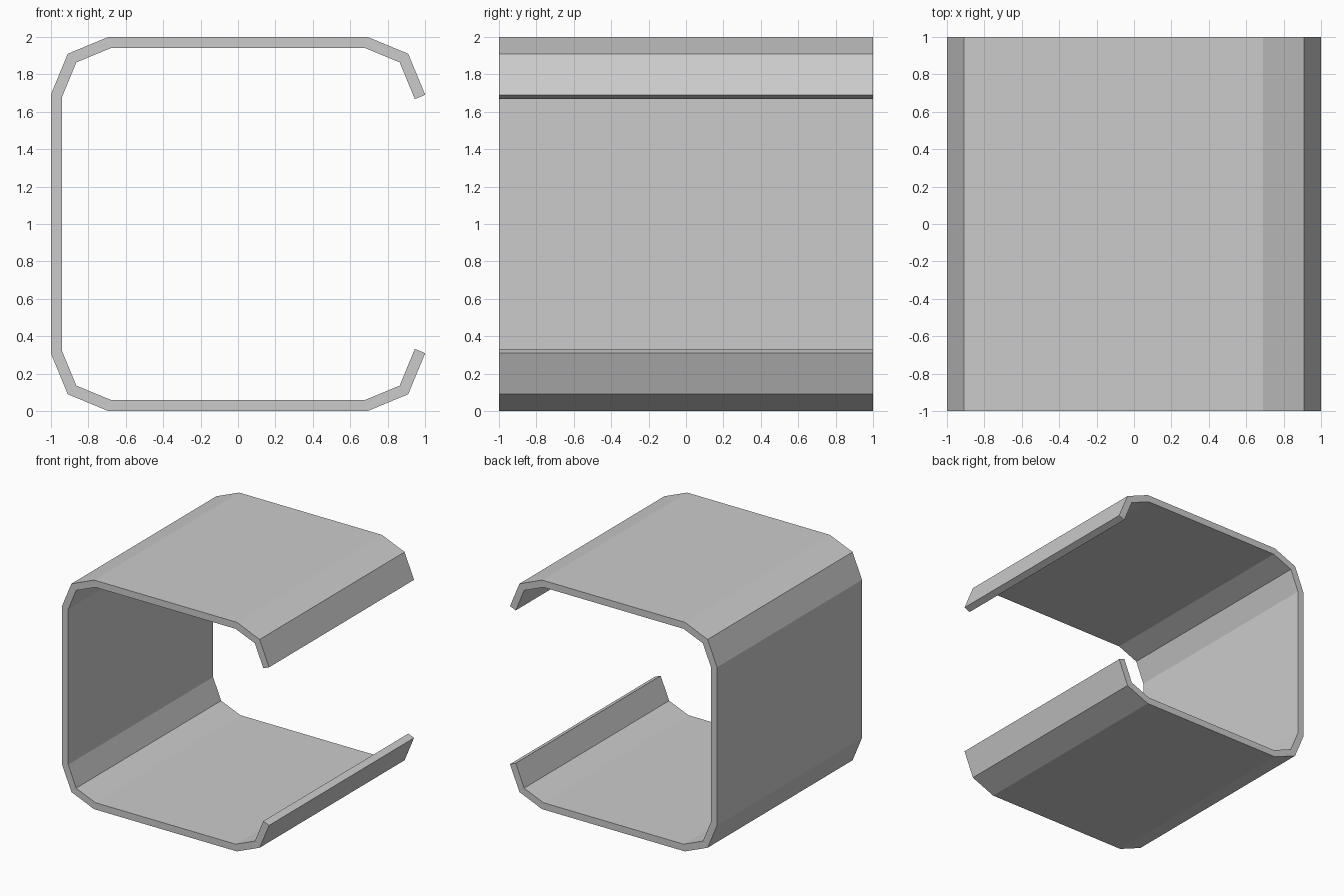
import bpy, math
from mathutils import Vector

if "Cube" in bpy.data.objects:
    bpy.data.objects.remove(bpy.data.objects["Cube"])

R, T, HALF = 0.31, 0.06, 1.0   # corner radius, wall thickness, half depth

# Outer path: starts at lower right lip, runs round the left side to the upper lip
path = []
for cx, cz, start in ((0.69, 0.31, 0), (-0.69, 0.31, -90),
                      (-0.69, 1.69, -180), (0.69, 1.69, -270)):
    for i in range(3):
        a = math.radians(start - 45 * i)
        path.append(Vector((cx + R * math.cos(a), cz + R * math.sin(a))))


# Mitred inward offset of the open path
def inward(p, q):
    d = (q - p).normalized()
    return Vector((d.y, -d.x))


inner = []
for i, p in enumerate(path):
    n = []
    if i > 0:
        n.append(inward(path[i - 1], p))
    if i < len(path) - 1:
        n.append(inward(p, path[i + 1]))
    m = sum(n, Vector((0, 0))).normalized()
    inner.append(p + m * (T / m.dot(n[0])))

# Open shell: four-point rings along the path, joined by quads and capped at the lips
verts, faces = [], []
for o, c in zip(path, inner):
    verts += [(o.x, -HALF, o.y), (o.x, HALF, o.y), (c.x, HALF, c.y), (c.x, -HALF, c.y)]
for i in range(len(path) - 1):
    a, b = 4 * i, 4 * i + 4
    for k in range(4):
        j = (k + 1) % 4
        faces.append((a + k, b + k, b + j, a + j))
last = 4 * (len(path) - 1)
faces += [(0, 1, 2, 3), (last + 3, last + 2, last + 1, last)]

mesh = bpy.data.meshes.new("open_tunnel_shell")
mesh.from_pydata(verts, [], faces)
shell = bpy.data.objects.new("open_tunnel_shell", mesh)
bpy.context.collection.objects.link(shell)

# Consistent outward normals
import bmesh
bm = bmesh.new()
bm.from_mesh(mesh)
bmesh.ops.recalc_face_normals(bm, faces=bm.faces)
bm.to_mesh(mesh)
bm.free()
